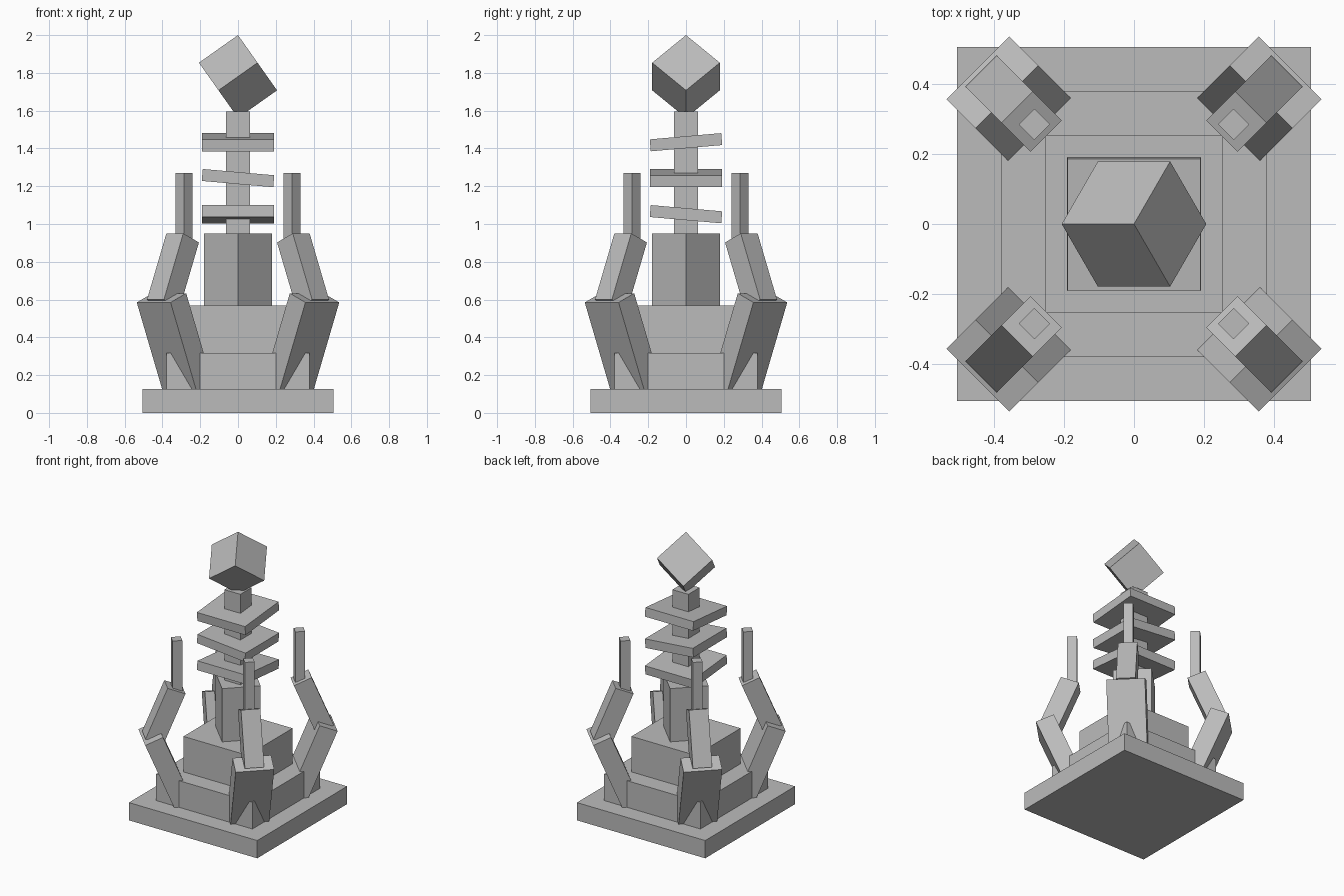
import bpy
import math
from mathutils import Matrix, Vector

if "Cube" in bpy.data.objects:
    bpy.data.objects.remove(bpy.data.objects["Cube"])

U = 0.1266  # building module: every block is a multiple of this
stone = bpy.data.materials.new("grey stone")
stone.diffuse_color = (0.5, 0.5, 0.5, 1)
stone.use_nodes = True
stone.node_tree.nodes["Principled BSDF"].inputs["Base Color"].default_value = stone.diffuse_color


def block(name, size, matrix):
    """Box of the given size, placed by a matrix."""
    bpy.ops.mesh.primitive_cube_add(size=1)
    ob = bpy.context.object
    ob.name = name
    ob.data.transform(Matrix.Diagonal((*size, 1)))
    ob.matrix_world = matrix
    ob.data.materials.append(stone)
    return ob


def at(x, y, z):
    return Matrix.Translation((x, y, z))


def turn(degrees, axis):
    return Matrix.Rotation(math.radians(degrees), 4, axis)


# Stepped plinth: width and height in modules
z = 0
for name, width, height in (("base_slab", 8, 1), ("lower_step", 6, 1.5), ("upper_step", 4, 2)):
    block(name, (width * U, width * U, height * U), at(0, 0, z + height * U / 2))
    z += height * U

# Column turned by an eighth, with a thin spine above it
block("column", (2 * U, 2 * U, 3 * U), at(0, 0, z + 1.5 * U) @ turn(45, 'Z'))
z += 3 * U
block("spine", (U / 2 * 2, U, 1.595 - z), at(0, 0, (z + 1.595) / 2))

# Tilted plates threaded on the spine
for i, (height, angle, axis) in enumerate(((1.052, -5, 'X'), (1.243, 5, 'Y'), (1.433, 5, 'X'))):
    block(f"plate_{i + 1}", (3 * U, 3 * U, U / 2), at(0, 0, height) @ turn(angle, axis))

# Cube balanced on one corner
on_corner = Vector((1, 1, 1)).rotation_difference(Vector((0, 0, 1))).to_matrix().to_4x4()
block("top_cube", (2 * U, 2 * U, 2 * U),
      at(0, 0, 2 - U * math.sqrt(3)) @ turn(135, 'Z') @ on_corner)

# Four jointed fingers on the diagonals: local x points outward
for i in range(4):
    spoke = turn(45 + 90 * i, 'Z')
    block(f"finger_lower_{i + 1}", (U, 2 * U, 4 * U), spoke @ at(0.476, 0, 0.375) @ turn(22.5, 'Y'))
    block(f"finger_middle_{i + 1}", (U, U, 3 * U), spoke @ at(0.487, 0, 0.751) @ turn(-22.5, 'Y'))
    block(f"finger_tip_{i + 1}", (U / 2, U / 2, 3 * U), spoke @ at(0.403, 0, 1.27 - 1.5 * U))
